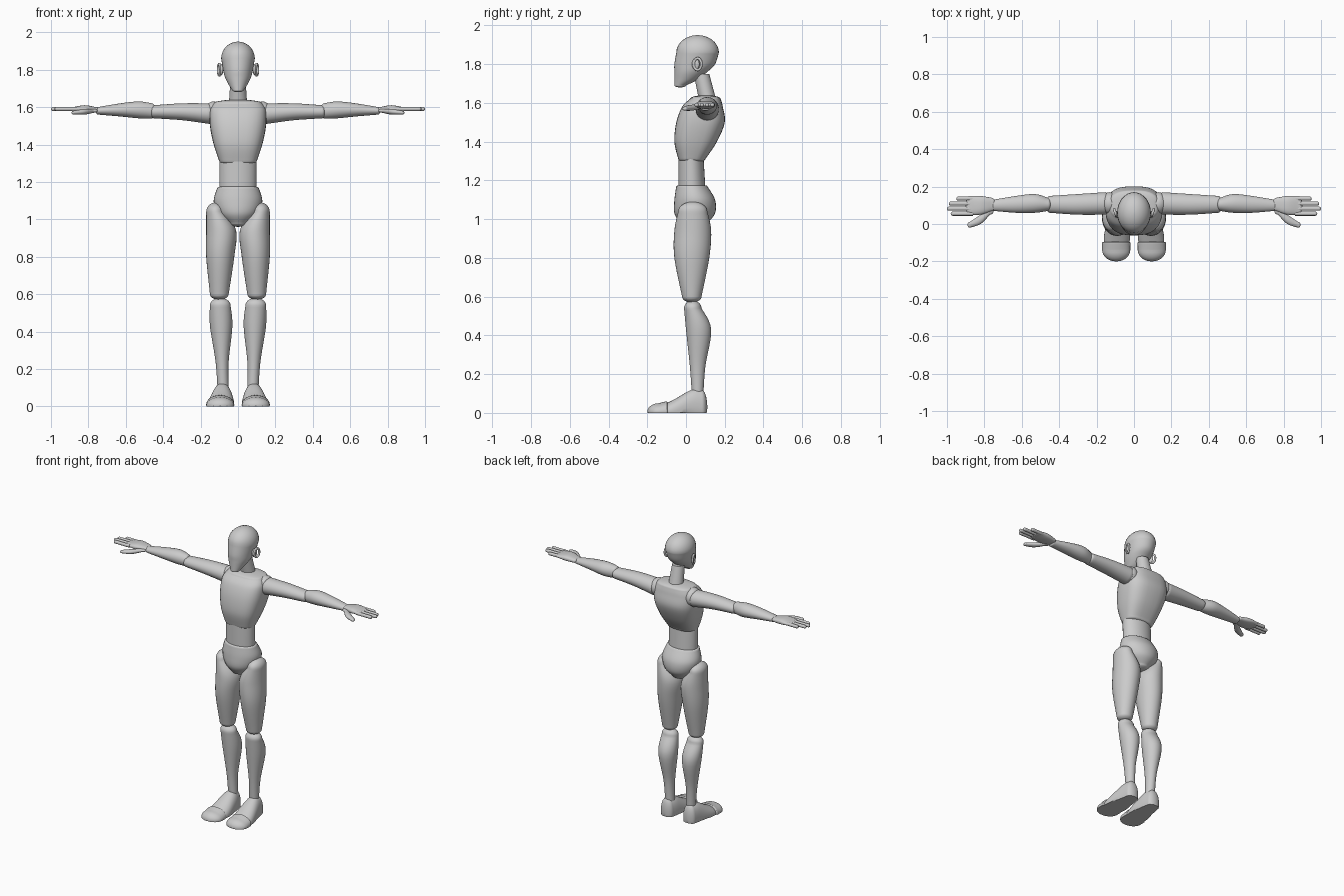
import bpy
import bmesh
from math import cos, sin, pi, copysign
from mathutils import Matrix, Vector

cube = bpy.data.objects.get("Cube")
if cube:
    bpy.data.objects.remove(cube, do_unlink=True)

grey = bpy.data.materials.new("mannequin grey")
grey.use_nodes = True
grey.diffuse_color = (.6, .6, .6, 1)
grey.node_tree.nodes["Principled BSDF"].inputs["Base Color"].default_value = grey.diffuse_color


def finish(name, bm, paired):
    """Turn a bmesh into a smooth grey object, mirrored to the other side when paired."""
    bmesh.ops.recalc_face_normals(bm, faces=bm.faces)
    mesh = bpy.data.meshes.new(name)
    bm.to_mesh(mesh)
    bm.free()
    mesh.materials.append(grey)
    mesh.shade_smooth()
    mesh.set_sharp_from_angle(angle=pi / 4)
    obj = bpy.data.objects.new(name, mesh)
    bpy.context.collection.objects.link(obj)
    if paired:
        mirror = obj.modifiers.new("Mirror", "MIRROR")
        mirror.use_mirror_merge = False


def smooth_rows(rows, steps=6):
    """Catmull-Rom interpolation between the given cross-sections."""
    points = [Vector(row) for row in rows]
    padded = [points[0]] + points + [points[-1]]
    result = []
    for before, start, end, after in zip(padded, padded[1:], padded[2:], padded[3:]):
        leave, arrive = (end - before) / 2, (after - start) / 2
        for i in range(steps):
            t = i / steps
            u = 1 - t
            result.append(start * (u * u * (1 + 2 * t)) + end * (t * t * (1 + 2 * u))
                          + leave * (t * u * u) - arrive * (t * t * u))
    return result + [points[-1]]


def dome(row, length, steps=7):
    """Sections that shrink from the given one along a quarter circle."""
    t, a_low, a_high, b_low, b_high = row
    a, b = (a_low + a_high) / 2, (b_low + b_high) / 2
    result = []
    for i in range(1, steps + 1):
        angle = pi / 2 * i / (steps + .3)
        ra, rb = (a_high - a) * cos(angle), (b_high - b) * cos(angle)
        result.append((t + length * sin(angle), a - ra, a + ra, b - rb, b + rb))
    return result


def superellipse(low, high, wave, power):
    return (low + high) / 2 + (high - low) / 2 * copysign(abs(wave) ** (2 / power), wave)


def loft(name, axis, rows, start=0, end=0, paired=True, power=2, sides=32):
    """Skin rounded sections given as position, then low and high of both cross axes."""
    sections = smooth_rows(rows)
    if start:
        sections = dome(rows[0], -start)[::-1] + sections
    if end:
        sections += dome(rows[-1], end)
    bm = bmesh.new()
    rings = []
    for t, a_low, a_high, b_low, b_high in sections:
        ring = []
        for k in range(sides):
            angle = 2 * pi * k / sides
            a = superellipse(a_low, a_high, cos(angle), power)
            b = superellipse(b_low, b_high, sin(angle), power)
            x, y, z = {"x": (t, a, b), "y": (a, t, b), "z": (a, b, t)}[axis]
            ring.append(bm.verts.new((x, y, max(z, 0))))
        rings.append(ring)
    for low, high in zip(rings, rings[1:]):
        for k in range(sides):
            bm.faces.new((low[k - 1], low[k], high[k], high[k - 1]))
    bm.faces.new(rings[0])
    bm.faces.new(rings[-1])
    finish(name, bm, paired)


def trunk(name, rows, **options):
    """Loft centred on x; each row is height, half width, front and back."""
    loft(name, "z", [(z, -half, half, front, back) for z, half, front, back in rows],
         paired=False, **options)


def ball(name, centre, radii, turn=0):
    bm = bmesh.new()
    matrix = Matrix.Translation(centre) @ Matrix.Rotation(turn, 4, "Z") @ Matrix.Diagonal((*radii, 1))
    bmesh.ops.create_uvsphere(bm, u_segments=24, v_segments=16, radius=1, matrix=matrix)
    finish(name, bm, True)


def rim(name, centre, half_depth, half_height, thickness, turn, count=32, around=10):
    """Oval tube standing upright and facing sideways."""
    bm = bmesh.new()
    place = Matrix.Translation(centre) @ Matrix.Rotation(turn, 4, "Z")
    loops = []
    for i in range(count):
        u = 2 * pi * i / count
        loop = []
        for j in range(around):
            v = 2 * pi * j / around
            out = thickness * cos(v)
            point = Vector((thickness * sin(v), (half_depth + out) * cos(u), (half_height + out) * sin(u)))
            loop.append(bm.verts.new(place @ point))
        loops.append(loop)
    for i in range(count):
        for j in range(around):
            bm.faces.new((loops[i - 1][j - 1], loops[i][j - 1], loops[i][j], loops[i - 1][j]))
    finish(name, bm, True)


# Head and neck
trunk("head", [(1.69, .03, -.06, 0), (1.72, .05, -.06, .06), (1.76, .07, -.06, .11),
               (1.8, .08, -.06, .15), (1.86, .09, -.05, .17)], start=.01, end=.09)
trunk("neck", [(1.6, .05, .07, .16), (1.75, .04, .04, .12)])
ball("ear", (.09, .05, 1.8), (.01, .02, .03), turn=-.3)
rim("ear_rim", (.1, .06, 1.8), .02, .03, .007, turn=-.3)

# Torso
trunk("chest", [(1.31, .1, -.04, .1), (1.4, .13, -.06, .16), (1.5, .15, -.05, .2),
                (1.58, .15, -.02, .19), (1.62, .13, .02, .18)], start=.02, end=.02, power=2.8)
trunk("abdomen", [(1.16, .1, -.04, .1), (1.33, .1, -.04, .09)])
trunk("pelvis", [(.98, .06, -.03, .11), (1.03, .11, -.06, .15), (1.1, .13, -.06, .15),
                 (1.17, .11, -.05, .11)], start=.02, end=.01)

# Legs
loft("thigh", "z", [(.6, .05, .15, -.02, .08), (.8, .02, .17, -.06, .12), (.94, .01, .17, -.06, .13),
                    (1.04, .07, .17, -.04, .11)], start=.03, end=.05)
loft("shin", "z", [(.1, .05, .11, .03, .09), (.24, .05, .12, .02, .1), (.43, .03, .15, 0, .13),
                   (.54, .04, .15, -.01, .08)], end=.04)
loft("foot", "y", [(-.12, .03, .16, -.04, .04), (-.06, .02, .16, -.05, .07), (.03, .03, .14, -.06, .12),
                   (.08, .04, .13, -.06, .12)], end=.03, power=2.2)
loft("toe_cap", "y", [(-.14, .02, .17, -.04, .05), (-.1, .02, .17, -.04, .06)], start=.06, end=.01)

# Arms
ball("shoulder_joint", (.13, .11, 1.57), (.05, .06, .06))
loft("upper_arm", "x", [(.15, .05, .17, 1.51, 1.62), (.3, .05, .16, 1.53, 1.62),
                        (.45, .06, .15, 1.54, 1.61)], start=.01, end=.02)
loft("forearm", "x", [(.46, .07, .14, 1.54, 1.62), (.53, .06, .16, 1.54, 1.63),
                      (.63, .06, .15, 1.55, 1.62), (.75, .07, .13, 1.56, 1.6)], start=.02, end=.01)

# Hands
loft("palm", "x", [(.76, .07, .14, 1.57, 1.6), (.82, .05, .15, 1.57, 1.61), (.88, .05, .15, 1.58, 1.6)],
     start=.02, end=.02, power=2.5)
loft("thumb", "x", [(.77, .05, .09, 1.57, 1.59), (.82, 0, .05, 1.56, 1.59), (.88, -.02, .01, 1.56, 1.58)],
     start=.02, end=.01, sides=16)
fingers = {"index_finger": .98, "middle_finger": 1, "ring_finger": .99, "little_finger": .95}
for number, (finger, tip) in enumerate(fingers.items()):
    y, z, radius = .055 + .027 * number, 1.59, .011
    section = (y - radius, y + radius, z - radius, z + radius)
    loft(finger, "x", [(.86, *section), (tip - radius, *section)], end=radius, sides=16)
